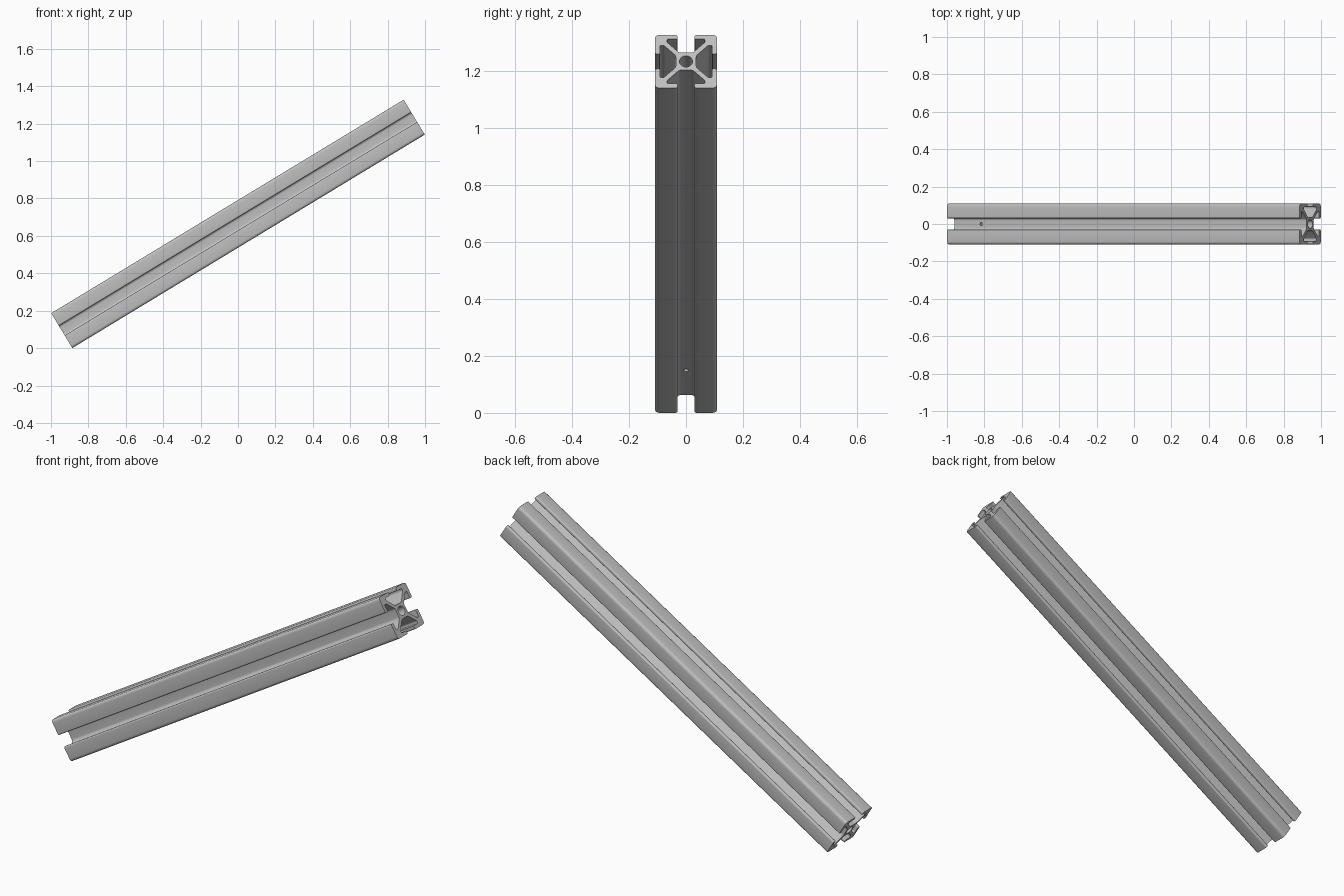
import bpy, bmesh, math
from mathutils import Vector, Matrix

cube = bpy.data.objects.get("Cube")
if cube:
    bpy.data.objects.remove(cube, do_unlink=True)

LENGTH, HALF = 2.203, 0.109
TILT = math.radians(31.2)
PLACE = Matrix.Translation((0, 0, 0.664)) @ Matrix.Rotation(-TILT, 4, 'Y')

mat = bpy.data.materials.new("brushed aluminium")
mat.use_nodes = True
GREY = (0.52, 0.52, 0.52, 1)
mat.diffuse_color = GREY
mat.node_tree.nodes["Principled BSDF"].inputs["Base Color"].default_value = GREY


def rounded(points, steps=4):
    """Round each (u, v, radius) corner of a closed outline."""
    out = []
    for i, (u, v, r) in enumerate(points):
        p = Vector((u, v))
        if r == 0:
            out.append(p)
            continue
        before = Vector(points[i - 1][:2])
        after = Vector(points[(i + 1) % len(points)][:2])
        a = p + (before - p).normalized() * r
        b = p + (after - p).normalized() * r
        for k in range(steps + 1):
            t = k / steps
            out.append(a * (1 - t) ** 2 + p * 2 * t * (1 - t) + b * t * t)
    return out


def new_object(name, bm):
    mesh = bpy.data.meshes.new(name)
    bm.to_mesh(mesh)
    bm.free()
    mesh.materials.append(mat)
    obj = bpy.data.objects.new(name, mesh)
    bpy.context.collection.objects.link(obj)
    obj.matrix_world = PLACE
    return obj


# Cross-section: half a slot, mirrored over the diagonal, repeated four times
half_slot = [(0.036, 0.024, 0.006), (0.078, 0.066, 0.004), (0.0915, 0.066, 0.004),
             (0.0915, 0.03, 0.004), (HALF, 0.03, 0.008)]
quarter = half_slot + [(HALF, HALF, 0.016)] + [(v, u, r) for u, v, r in reversed(half_slot)]
outline = []
for turn in range(4):
    c, s = round(math.cos(turn * math.pi / 2)), round(math.sin(turn * math.pi / 2))
    outline += [(c * u - s * v, s * u + c * v, r) for u, v, r in quarter]
bore = [Vector((math.cos(a), math.sin(a))) * 0.023
        for a in (i * math.tau / 32 for i in range(32))]

# Slotted rail with a centre bore
bm = bmesh.new()
edges = []
for loop in (rounded(outline), bore):
    verts = [bm.verts.new((-LENGTH / 2, p.x, p.y)) for p in loop]
    edges += [bm.edges.new((v, verts[i - 1])) for i, v in enumerate(verts)]
bmesh.ops.triangle_fill(bm, edges=edges, use_beauty=True, normal=(-1, 0, 0))
ext = bmesh.ops.extrude_face_region(bm, geom=bm.faces[:], use_keep_orig=True)
bmesh.ops.translate(bm, vec=(LENGTH, 0, 0),
                    verts=[g for g in ext["geom"] if isinstance(g, bmesh.types.BMVert)])
bmesh.ops.recalc_face_normals(bm, faces=bm.faces[:])
rail = new_object("slotted_rail", bm)

# Small cross hole drilled through the core near the low end
bm = bmesh.new()
bmesh.ops.create_cone(bm, cap_ends=True, segments=20, radius1=0.008, radius2=0.008, depth=0.3,
                      matrix=Matrix.Translation((0.168 - LENGTH / 2, 0, 0)))
drill = new_object("hole_cutter", bm)
drill.hide_render = True
drill.hide_set(True)
cut = rail.modifiers.new("cross_hole", 'BOOLEAN')
cut.operation, cut.solver, cut.object = 'DIFFERENCE', 'EXACT', drill

bpy.ops.object.select_all(action='DESELECT')
rail.select_set(True)
bpy.context.view_layer.objects.active = rail
bpy.ops.object.modifier_apply(modifier=cut.name)
bpy.data.objects.remove(drill, do_unlink=True)
bpy.ops.object.shade_smooth_by_angle(angle=math.radians(30))
